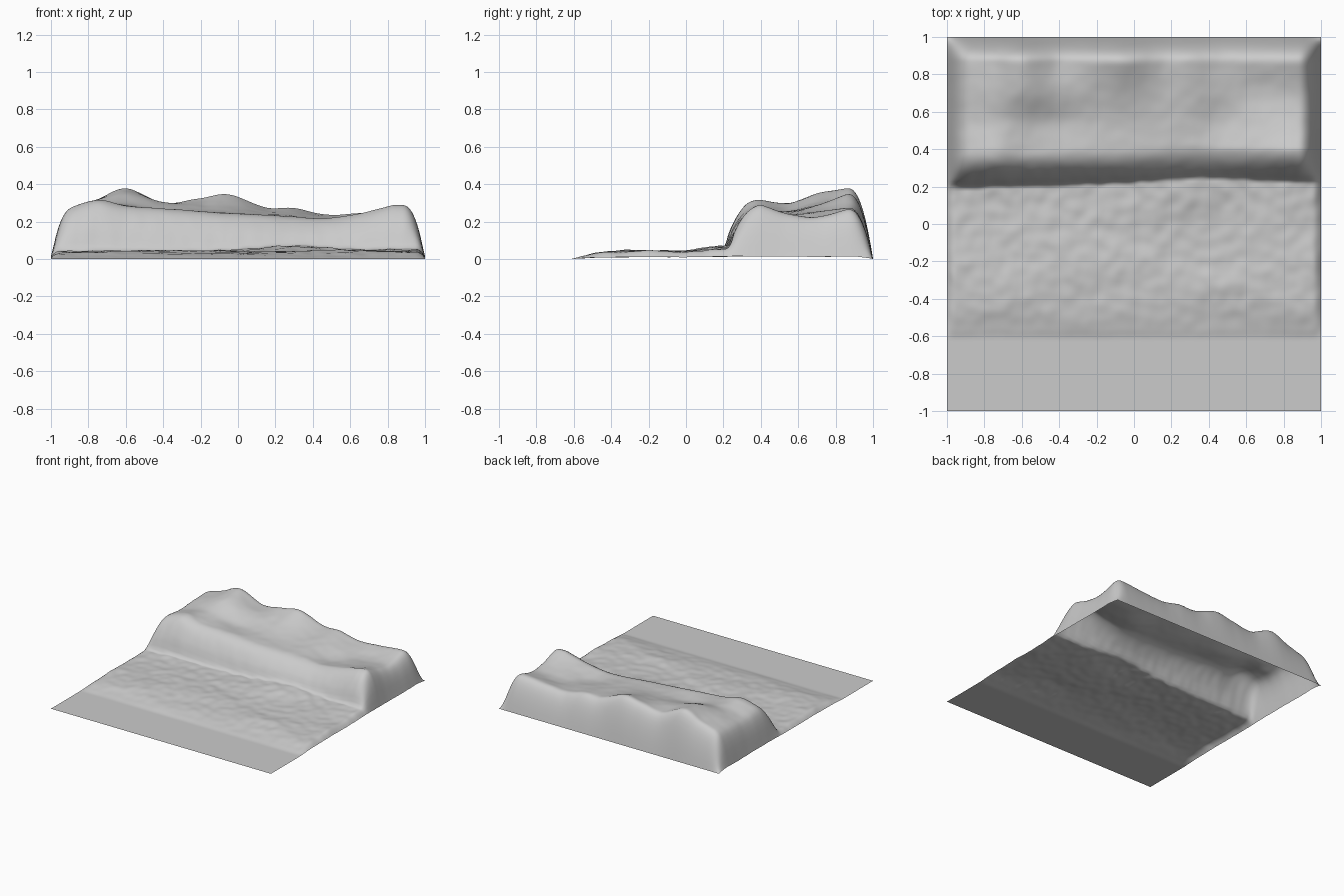
import bpy, bmesh, math
from mathutils import Vector, noise

if "Cube" in bpy.data.objects:
    bpy.data.objects.remove(bpy.data.objects["Cube"])


def curve(xs, vs, x):
    """Smooth monotone-friendly interpolation through a few points."""
    if x <= xs[0]:
        return vs[0]
    if x >= xs[-1]:
        return vs[-1]
    n = len(xs)
    i = max(k for k in range(n - 1) if xs[k] <= x)

    def slope(k):
        a, b = max(k - 1, 0), min(k + 1, n - 1)
        return (vs[b] - vs[a]) / (xs[b] - xs[a])
    h = xs[i + 1] - xs[i]
    t = (x - xs[i]) / h
    return ((2*t**3 - 3*t*t + 1) * vs[i] + (t**3 - 2*t*t + t) * h * slope(i)
            + (3*t*t - 2*t**3) * vs[i + 1] + (t**3 - t*t) * h * slope(i + 1))


def shoulder(d, width, power):
    """Rounded fall-off: 0 at the edge, 1 beyond the given width."""
    t = min(max(d / width, 0), 1)
    return 1 - (1 - t) ** power


# Plateau heights: columns along x, one row for each y
COLS = [-0.9, -0.75, -0.6, -0.4, -0.2, -0.05, 0.15, 0.3, 0.47, 0.65, 0.83]
ROWS = [0.4, 0.55, 0.7, 0.86]
TOP = [
    [.275, .315, .285, .270, .255, .245, .235, .225, .220, .245, .290],
    [.260, .295, .295, .260, .255, .250, .240, .230, .200, .220, .240],
    [.270, .315, .350, .300, .285, .285, .255, .250, .220, .210, .225],
    [.275, .320, .378, .300, .325, .345, .275, .272, .237, .245, .265],
]
# Low terrace profile along y, and cliff foot line along x
LOW_Y = [-1, -0.62, -0.56, -0.45, -0.3, -0.15, 0, 0.12, 0.25]
LOW_Z = [0, 0, .012, .032, .042, .040, .040, .045, .055]
FOOT_X = [-1, -0.8, -0.4, 0, 0.3, 0.6, 0.85, 1]
FOOT_Y = [.19, .195, .205, .22, .24, .235, .225, .22]


def height(x, y):
    ripple = noise.noise(Vector((x * 2.2, y * 5, 3.7)))
    fine = noise.noise(Vector((x * 14, y * 14, 9.1)))
    low = curve(LOW_Y, LOW_Z, y)
    low *= 1 + 0.3 * ripple + 0.1 * fine
    low += 0.014 * math.exp(-((x - 0.3) / 0.2) ** 2 - ((y - 0.12) / 0.15) ** 2)
    low *= 0.25 + 0.75 * shoulder(1 - abs(x), 0.05, 2)
    foot = curve(FOOT_X, FOOT_Y, x) + 0.006 * fine
    z = low
    if y > foot:
        top = curve(ROWS, [curve(COLS, row, x) for row in TOP], y)
        top *= shoulder(1 - abs(x), 0.13, 2.6) * shoulder(1 - y, 0.13, 2.2)
        low *= shoulder(1 - y, 0.13, 2.2)
        t = min((y - foot) / 0.19, 1)
        rise = (1 - (1 - t) ** 2.2) * min(1, 0.45 + t * 3)
        z = low + (max(top, low) - low) * rise
    return max(z + 0.002 * fine * min(1, z / 0.03), 0)


# Terrain: one open sheet with a low terrace and a cliff-edged plateau
bm = bmesh.new()
bmesh.ops.create_grid(bm, x_segments=150, y_segments=150, size=1)
for v in bm.verts:
    v.co.z = height(v.co.x, v.co.y)
for f in bm.faces:
    f.smooth = True
mesh = bpy.data.meshes.new("terrain")
bm.to_mesh(mesh)
bm.free()
terrain = bpy.data.objects.new("terrain", mesh)
bpy.context.collection.objects.link(terrain)
